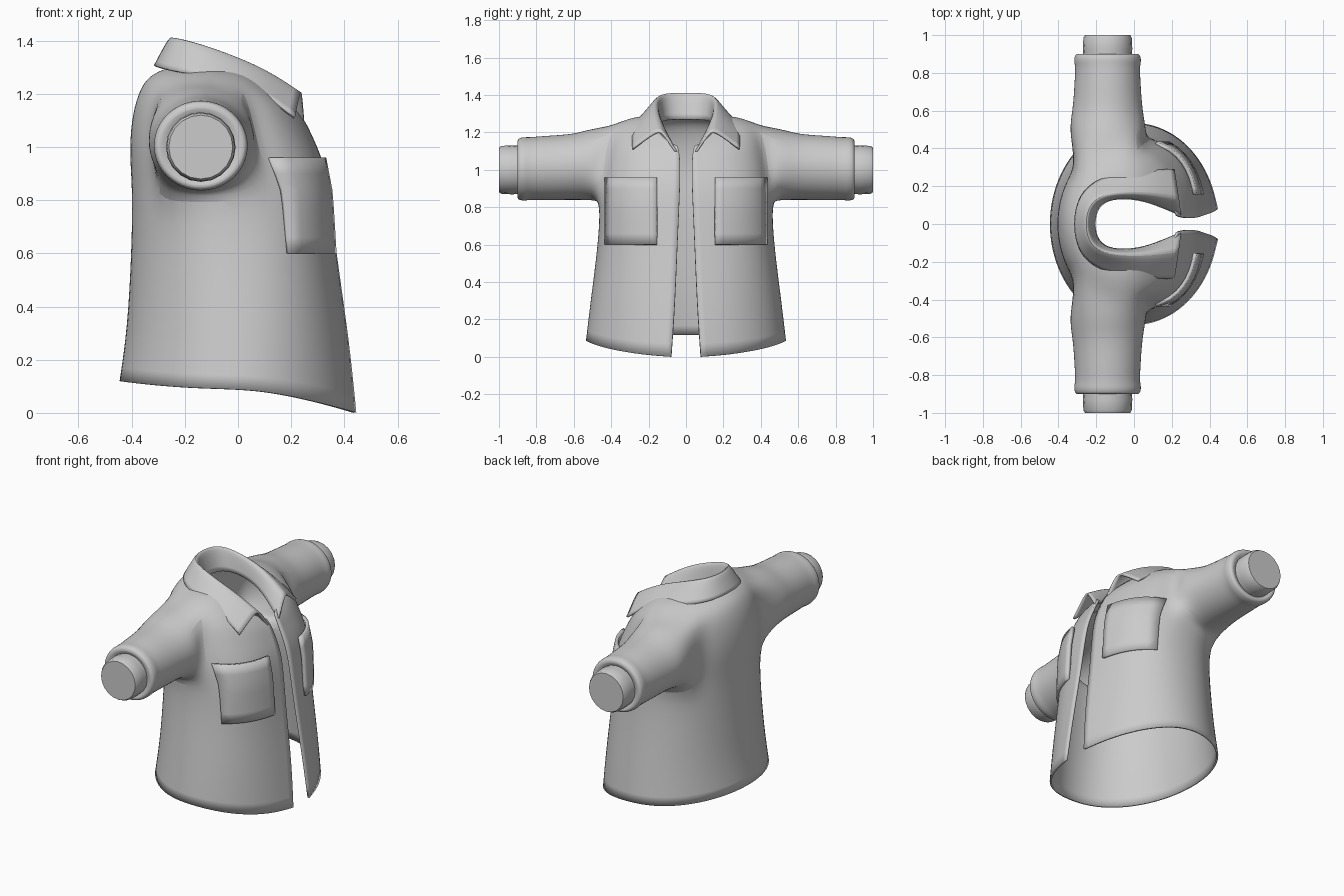
import bpy, bmesh, math
from mathutils import Vector

cube = bpy.data.objects.get("Cube")
if cube:
    bpy.data.objects.remove(cube, do_unlink=True)

cloth = bpy.data.materials.new("grey_cloth")
cloth.use_nodes = True
GREY = (0.6, 0.6, 0.6, 1)
cloth.diffuse_color = GREY
cloth.node_tree.nodes["Principled BSDF"].inputs["Base Color"].default_value = GREY


def finish(name, bm, levels=1, thickness=0.0, angle=50):
    """Turn a half mesh (+y side) into a mirrored, smoothed cloth object."""
    mesh = bpy.data.meshes.new(name)
    bm.to_mesh(mesh)
    bm.free()
    obj = bpy.data.objects.new(name, mesh)
    bpy.context.collection.objects.link(obj)
    mesh.materials.append(cloth)
    mirror = obj.modifiers.new("mirror", 'MIRROR')
    mirror.use_axis = (False, True, False)
    mirror.use_clip = True
    if levels:
        sub = obj.modifiers.new("smooth", 'SUBSURF')
        sub.levels = sub.render_levels = levels
        sub.boundary_smooth = 'PRESERVE_CORNERS'
    if thickness:
        solid = obj.modifiers.new("thickness", 'SOLIDIFY')
        solid.thickness = thickness
        solid.offset = -1
    bpy.ops.object.select_all(action='DESELECT')
    bpy.context.view_layer.objects.active = obj
    obj.select_set(True)
    bpy.ops.object.shade_smooth_by_angle(angle=math.radians(angle))
    return obj


def skin(bm, rows, closed=False, skip=lambda r, c: False):
    """Join neighbouring rows of vertices with quads."""
    for r in range(len(rows) - 1):
        n = len(rows[r])
        for c in range(n if closed else n - 1):
            d = (c + 1) % n
            if not skip(r, c):
                bm.faces.new((rows[r][c], rows[r][d], rows[r + 1][d], rows[r + 1][c]))


# Torso rings: z front, z side, z back, x front, x back, half width, half gap, roundness
RINGS = [
    (0.00, 0.09, 0.12, 0.45, -0.45, 0.54, 0.08, 1.0),
    (0.28, 0.30, 0.32, 0.42, -0.42, 0.515, 0.06, 0.95),
    (0.60, 0.60, 0.60, 0.37, -0.405, 0.475, 0.047, 0.85),
    (0.83, 0.83, 0.83, 0.345, -0.40, 0.46, 0.036, 0.76),
    (0.95, 0.95, 0.97, 0.32, -0.412, 0.45, 0.032, 0.76),
    (1.03, 1.09, 1.10, 0.285, -0.405, 0.435, 0.032, 0.85),
    (1.08, 1.24, 1.20, 0.262, -0.38, 0.40, 0.035, 0.95),
    (1.10, 1.285, 1.27, 0.25, -0.34, 0.29, 0.038, 1.0),
    (1.12, 1.29, 1.30, 0.24, -0.26, 0.19, 0.045, 1.0),
]
COLS = 12


def ring_point(ring, t):
    zf, zs, zb, xf, xb, ry, gap, e = ring
    mid, rx = (xf + xb) / 2, (xf - xb) / 2
    c, s = math.cos(t), max(math.sin(t), 0)
    if c > 0:
        return Vector((mid + rx * c ** e, ry * s ** e, zs + (zf - zs) * c ** 1.5))
    return Vector((mid + rx * c, ry * s, zs + (zb - zs) * c * c))


def angle_at(ring, y):
    return math.asin(min(1, (y / ring[5]) ** (1 / ring[7])))


# Jacket body with sleeves grown out of the armholes
bm = bmesh.new()
rows = []
for ring in RINGS:
    t0 = angle_at(ring, ring[6])
    rows.append([bm.verts.new(ring_point(ring, t0 + (math.pi - t0) * c / COLS))
                 for c in range(COLS + 1)])
F, B, LOW, HIGH = 5, 9, 3, 6
skin(bm, rows, skip=lambda r, c: F <= c < B and LOW <= r < HIGH)
hole = ([rows[LOW][c] for c in range(F, B + 1)]
        + [rows[r][B] for r in range(LOW + 1, HIGH)]
        + [rows[HIGH][c] for c in range(B, F - 1, -1)]
        + [rows[r][F] for r in range(HIGH - 1, LOW, -1)])
# Sleeve rings: y, x radius, z radius, z centre
SLEEVE = [(0.50, 0.212, 0.198, 1.03), (0.60, 0.19, 0.18, 1.015),
          (0.75, 0.18, 0.178, 1.01), (0.835, 0.176, 0.172, 1.007),
          (0.86, 0.184, 0.176, 1.005), (0.895, 0.18, 0.172, 1.005),
          (0.905, 0.16, 0.15, 1.0), (0.89, 0.125, 0.125, 1.0)]
loops = [hole]
for y, rx, rz, cz in SLEEVE:
    loop = []
    for i in range(len(hole)):
        a = -math.pi / 2 - (i - 2) * math.tau / len(hole)
        loop.append(bm.verts.new((-0.14 + rx * math.cos(a), y, cz + rz * math.sin(a))))
    loops.append(loop)
skin(bm, loops, closed=True)
finish("jacket_body", bm, 2, 0.012)

# Inner cuffs with flat ends
bm = bmesh.new()
cuff = []
for y, r in [(0.87, 0.128), (0.93, 0.131), (0.985, 0.128), (1.0, 0.12)]:
    cuff.append([bm.verts.new((-0.14 + r * math.cos(a), y, 1.0 + r * math.sin(a)))
                 for a in [-math.tau * i / 20 for i in range(20)]])
skin(bm, cuff, closed=True)
bm.faces.new(cuff[-1])
finish("inner_cuffs", bm, 0)

# Chest pockets following the front panels
bm = bmesh.new()
patch = []
for i in range(7):
    z = 0.60 + 0.36 * i / 6
    k = 2 if z < 0.83 else 3
    low, high = RINGS[k], RINGS[k + 1]
    f = (z - low[0]) / (high[0] - low[0])
    ring = [a + (b - a) * f for a, b in zip(low, high)]
    bulge = 1.025 + 0.035 * i / 6
    line = []
    for j in range(9):
        p = ring_point(ring, angle_at(ring, 0.155 + 0.275 * j / 8))
        line.append(bm.verts.new((p.x * bulge + 0.004, p.y * 1.015, z)))
    patch.append(line)
skin(bm, patch)
finish("chest_pockets", bm, 0, 0.02)

# Folded collar: stand, fold and outer leaf at stations from back to front
STATIONS = [
    ((-0.21, 0, 1.27), (-0.25, 0, 1.425), (-0.325, 0, 1.31)),
    ((-0.19, 0.09, 1.27), (-0.225, 0.11, 1.425), (-0.30, 0.15, 1.30)),
    ((-0.12, 0.135, 1.26), (-0.13, 0.15, 1.40), (-0.19, 0.25, 1.28)),
    ((0.03, 0.13, 1.23), (0.03, 0.15, 1.335), (0.0, 0.285, 1.25)),
    ((0.16, 0.08, 1.16), (0.14, 0.14, 1.28), (0.12, 0.29, 1.19)),
    ((0.25, 0.042, 1.09), (0.24, 0.125, 1.215), (0.215, 0.29, 1.115)),
]
bm = bmesh.new()
strips = []
for points in STATIONS:
    stand, fold, leaf = map(Vector, points)
    path = [stand, stand.lerp(fold, 0.8), fold + (leaf - fold) * 0.12 + Vector((0, 0, 0.014)),
            fold.lerp(leaf, 0.5) + Vector((0, 0, 0.012)), leaf]
    strips.append([bm.verts.new(p) for p in path])
skin(bm, strips)
bmesh.ops.reverse_faces(bm, faces=bm.faces)
finish("collar", bm, 2, 0.012)
